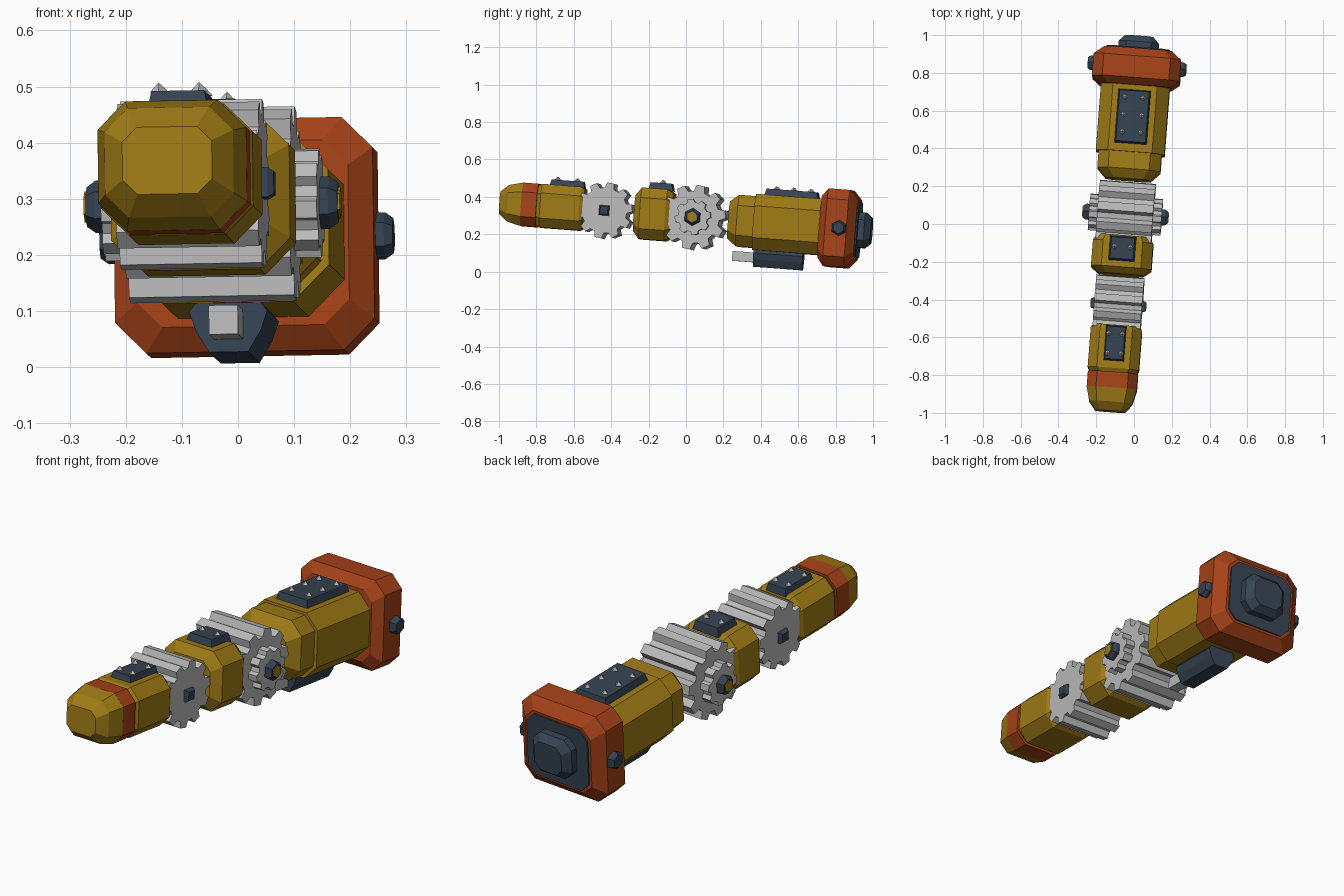
import bpy, bmesh
from math import pi, cos, sin
from mathutils import Matrix, Vector

cube = bpy.data.objects.get("Cube")
if cube:
    bpy.data.objects.remove(cube, do_unlink=True)


def material(name, rgb):
    m = bpy.data.materials.new(name)
    m.use_nodes = True
    m.diffuse_color = (*rgb, 1)
    m.node_tree.nodes["Principled BSDF"].inputs["Base Color"].default_value = (*rgb, 1)
    return m


YELLOW = material("ochre yellow", (0.35, 0.2, 0.008))
ORANGE = material("burnt orange", (0.38, 0.055, 0.009))
DARK = material("slate blue", (0.036, 0.056, 0.085))
GREY = material("light grey", (0.5, 0.5, 0.5))

# The whole finger lies along one slightly tilted axis
Y = Vector((0.078, 1, -0.076)).normalized()
X = Vector((1, -0.078, 0.018))
X = (X - Y * X.dot(Y)).normalized()
Z = X.cross(Y)
FRAME = Matrix.Translation((-0.049, 0, 0.293)) @ Matrix((X, Y, Z)).transposed().to_4x4()


def loft(name, rings, mat):
    """Skin a list of equal-length point rings and cap both ends."""
    bm = bmesh.new()
    loops = [[bm.verts.new(p) for p in ring] for ring in rings]
    n = len(loops[0])
    for a, b in zip(loops, loops[1:]):
        for i in range(n):
            j = (i + 1) % n
            bm.faces.new((a[i], a[j], b[j], b[i]))
    bm.faces.new(loops[0][::-1])
    bm.faces.new(loops[-1])
    bmesh.ops.recalc_face_normals(bm, faces=bm.faces)
    mesh = bpy.data.meshes.new(name)
    bm.to_mesh(mesh)
    bm.free()
    mesh.materials.append(mat)
    ob = bpy.data.objects.new(name, mesh)
    bpy.context.collection.objects.link(ob)
    ob.matrix_world = FRAME
    return ob


def octagon(t, w, h, c):
    quarter = [(w, h - c), (w - c, h)]
    half = quarter + [(-x, z) for x, z in quarter[::-1]]
    return [(x, t, z) for x, z in half + [(-x, -z) for x, z in half]]


def shell(name, profile, mat):
    return loft(name, [octagon(*p) for p in profile], mat)


def pad(name, w, t0, t1, z0, z1, inset, mat):
    def rect(z, d):
        return [(-w + d, t0 + d, z), (w - d, t0 + d, z), (w - d, t1 - d, z), (-w + d, t1 - d, z)]
    return loft(name, [rect(z0, 0), rect(z1, inset)], mat)


def polygon(x, t, r, sides, turn=0.0):
    angles = [turn + 2 * pi * i / sides for i in range(sides)]
    return [(x, t + r * cos(a), r * sin(a)) for a in angles]


def bolt(name, t, r, x0, x1, sides, mat, taper=0.75):
    """Matching tapered bolt heads on both sides."""
    turn = pi / sides
    for side, label in ((1, "left"), (-1, "right")):
        xm = x0 + (x1 - x0) * 0.6
        loft(f"{label}_{name}", [polygon(side * x0, t, r, sides, turn),
                                 polygon(side * xm, t, r, sides, turn),
                                 polygon(side * x1, t, r * taper, sides, turn)], mat)


def gear(name, t, r, root, teeth, half_width):
    ring = []
    for k in range(teeth):
        for f, rad in ((-0.34, root), (-0.2, r), (0.2, r), (0.34, root)):
            a = 2 * pi * (k + f + 0.25) / teeth
            ring.append((t + rad * cos(a), rad * sin(a)))
    return loft(name, [[(x, y, z) for y, z in ring] for x in (-half_width, half_width)], GREY)


def rivets(name, xs, ts, z):
    for i, t in enumerate(ts):
        for x, label in ((xs, "left"), (-xs, "right")):
            base = [(x + dx, t + dy, z) for dx, dy in ((-.016, 0), (0, -.016), (.016, 0), (0, .016))]
            tip = [(x + (p[0] - x) * 0.1, t + (p[1] - t) * 0.1, z + 0.016) for p in base]
            loft(f"{label}_{name}_{i + 1}", [base, tip], GREY)


# Base flange, back cap and boss
shell("base_flange", [(.73, .19, .165, .045), (.765, .232, .208, .055),
                      (.88, .232, .208, .055), (.925, .18, .16, .045)], ORANGE)
shell("back_cap", [(.90, .168, .148, .042), (.932, .168, .148, .042)], DARK)
shell("back_boss", [(.92, .106, .095, .04), (.965, .106, .095, .04), (.998, .075, .068, .03)], DARK)
bolt("flange_bolt", .84, .042, .225, .262, 6, DARK)

# Base segment with front collar, top pad and underside slider
shell("base_segment", [(.375, .182, .15, .065), (.74, .182, .15, .065)], YELLOW)
shell("base_collar", [(.235, .12, .1, .045), (.285, .167, .138, .058),
                      (.385, .167, .138, .058)], YELLOW)
pad("base_top_pad", .088, .415, .705, .14, .183, .01, DARK)
rivets("base_rivet", .048, (.475, .567, .66), .183)
slider = [(-.05, -.14), (-.07, -.165), (-.058, -.2), (-.035, -.238)]
slider += [(-x, z) for x, z in slider[::-1]]
loft("underside_slider", [[(x, t, z) for x, z in slider] for t in (.38, .645)], DARK)
pad("slider_peg", .026, .265, .40, -.215, -.163, 0, GREY)

# Large knuckle gear
gear("large_gear", .05, .174, .14, 10, .148)
gear("large_gear_hub", .05, .097, .08, 8, .193)
bolt("large_gear_bolt", .05, .047, .185, .225, 6, DARK)
bolt("large_gear_pin", .05, .028, .2, .229, 6, YELLOW, 1)

# Middle segment
shell("middle_segment", [(-.272, .118, .097, .04), (-.238, .16, .138, .055),
                         (-.1, .16, .138, .055), (-.068, .14, .118, .047)], YELLOW)
pad("middle_top_pad", .071, -.208, -.075, .13, .17, .01, DARK)
rivets("middle_rivet", .042, (-.135,), .17)

# Small knuckle gear
gear("small_gear", -.43, .151, .122, 10, .127)
bolt("small_gear_bolt", -.43, .038, .12, .148, 4, DARK)

# Tip segment
shell("tip_segment", [(-.795, .122, .104, .046), (-.775, .136, .117, .05),
                      (-.565, .136, .117, .05), (-.545, .125, .106, .046)], YELLOW)
pad("tip_top_pad", .055, -.738, -.55, .11, .145, .008, DARK)
rivets("tip_rivet", .036, (-.7, -.595), .145)

# Fingertip band and rounded end
shell("tip_band", [(-.878, .133, .116, .05), (-.795, .133, .116, .05)], ORANGE)
shell("fingertip", [(-.998, .08, .06, .026), (-.952, .115, .098, .042),
                    (-.877, .133, .116, .05)], YELLOW)
